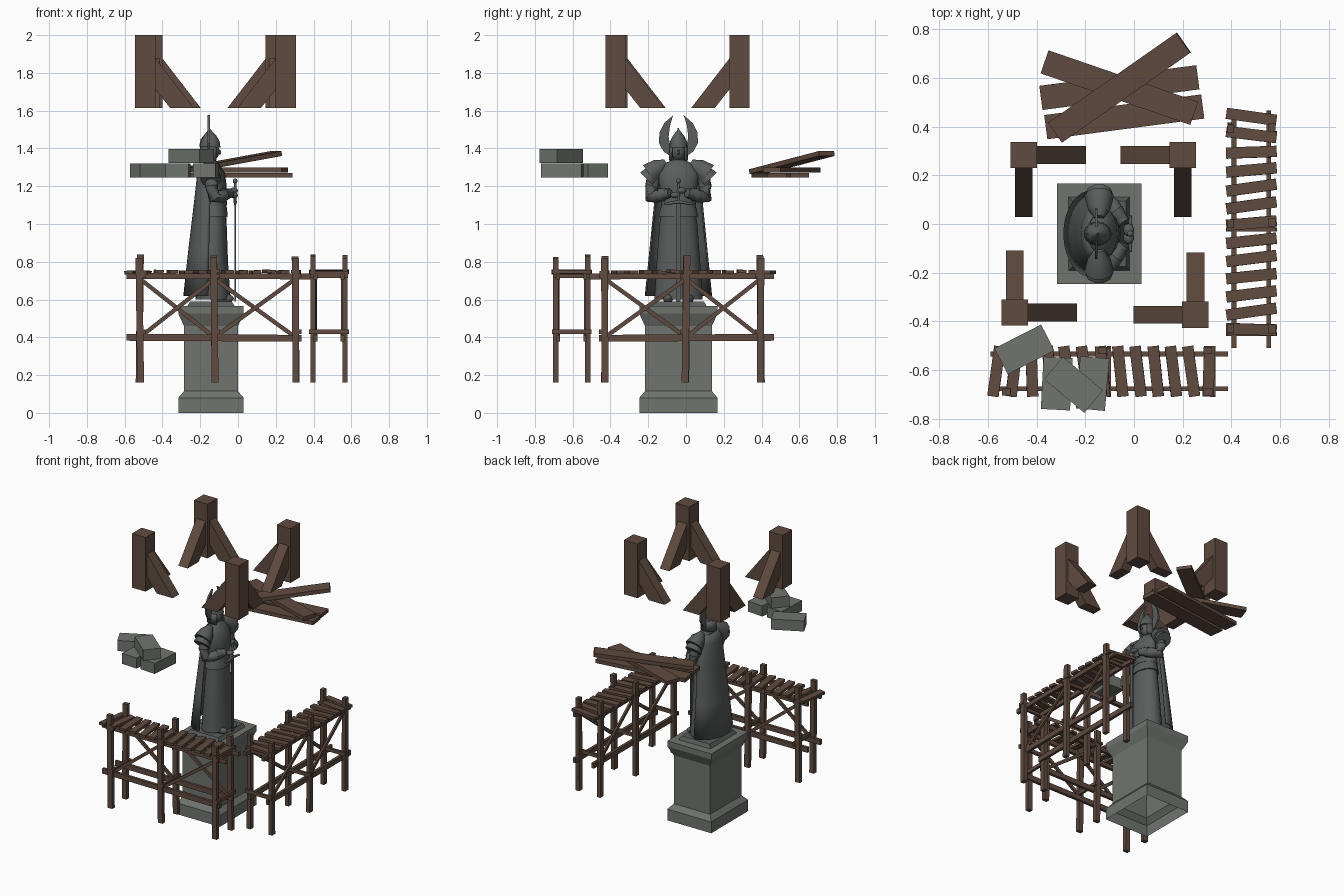
import bpy, bmesh, random
from math import radians, cos, sin, pi, sqrt
from mathutils import Matrix, Vector, Euler

random.seed(4)
if "Cube" in bpy.data.objects:
    bpy.data.objects.remove(bpy.data.objects["Cube"])


def material(name, rgb):
    m = bpy.data.materials.new(name)
    m.use_nodes = True
    m.diffuse_color = (*rgb, 1)
    m.node_tree.nodes["Principled BSDF"].inputs["Base Color"].default_value = (*rgb, 1)
    return m


STONE = material("pale stone", (0.16, 0.175, 0.155))
STATUE = material("statue grey", (0.1, 0.11, 0.105))
WOOD = material("brown wood", (0.115, 0.07, 0.05))
FACING = Matrix.Translation((0, -0.04, 0))  # statue centre line


def finish(name, bm, mat, smooth=False):
    bmesh.ops.recalc_face_normals(bm, faces=bm.faces)
    me = bpy.data.meshes.new(name)
    bm.to_mesh(me)
    bm.free()
    me.materials.append(mat)
    ob = bpy.data.objects.new(name, me)
    bpy.context.collection.objects.link(ob)
    if smooth:
        bpy.ops.object.select_all(action="DESELECT")
        ob.select_set(True)
        bpy.context.view_layer.objects.active = ob
        bpy.ops.object.shade_smooth_by_angle(angle=radians(40))
    return ob


def box(name, loc, size, rot=(0, 0, 0), mat=WOOD, frame=Matrix()):
    bm = bmesh.new()
    turn = Euler([radians(a) for a in rot]).to_matrix().to_4x4()
    bmesh.ops.create_cube(bm, size=1, matrix=frame @ Matrix.Translation(loc) @ turn @ Matrix.Diagonal((*size, 1)))
    return finish(name, bm, mat)


def beam(name, p, q, width, height, frame=Matrix()):
    p, q = Vector(p), Vector(q)
    bm = bmesh.new()
    turn = (q - p).to_track_quat("X", "Z").to_matrix().to_4x4()
    size = Matrix.Diagonal(((q - p).length, width, height, 1))
    bmesh.ops.create_cube(bm, size=1, matrix=frame @ Matrix.Translation((p + q) / 2) @ turn @ size)
    return finish(name, bm, WOOD)


def skin(bm, rings, closed, caps):
    for a, b in zip(rings, rings[1:]):
        n = len(a)
        for i in range(n if closed else n - 1):
            j = (i + 1) % n
            bm.faces.new((a[i], a[j], b[j], b[i]))
    for ring, want in zip((rings[0], rings[-1]), caps):
        if want:
            bm.faces.new(ring)


def loft(name, rings, mat=STATUE, sides=20, arc=None, phase=0, caps=(True, True), frame=FACING, smooth=True):
    """Rings of (z, centre x, radius x, radius y); arc gives an open sheet in degrees."""
    bm = bmesh.new()
    start, sweep = (arc[0], arc[1] - arc[0]) if arc else (phase, 360)
    steps = sides - 1 if arc else sides
    angles = [radians(start + sweep * i / steps) for i in range(sides)]
    loops = [[bm.verts.new(frame @ Vector((cx + rx * cos(a), ry * sin(a), z))) for a in angles]
             for z, cx, rx, ry in rings]
    skin(bm, loops, not arc, (False, False) if arc else caps)
    return finish(name, bm, mat, smooth)


def tube(name, points, sides=10):
    """Tapered limb through (x, y, z, radius) points."""
    bm = bmesh.new()
    pts = [Vector(p[:3]) for p in points]
    loops = []
    for i, p in enumerate(points):
        d = pts[min(i + 1, len(pts) - 1)] - pts[max(i - 1, 0)]
        q = d.to_track_quat("Z", "Y")
        loops.append([bm.verts.new(FACING @ (pts[i] + q @ Vector((cos(t), sin(t), 0)) * p[3]))
                      for t in (2 * pi * k / sides for k in range(sides))])
    skin(bm, loops, True, (True, True))
    return finish(name, bm, STATUE, True)


def ball(name, loc, size):
    bm = bmesh.new()
    bmesh.ops.create_uvsphere(bm, u_segments=14, v_segments=10, radius=1,
                              matrix=FACING @ Matrix.Translation(loc) @ Matrix.Diagonal((*size, 1)))
    return finish(name, bm, STATUE, True)


def plate(name, outline, axis, thick, mat, frame):
    """Extrude an outline of (a, z) points along the axis across it."""
    bm = bmesh.new()
    put = (lambda a, z: (-thick / 2, a, z)) if axis == "x" else (lambda a, z: (a, -thick / 2, z))
    face = bm.faces.new([bm.verts.new(put(a, z)) for a, z in outline])
    out = bmesh.ops.extrude_face_region(bm, geom=[face])["geom"]
    shift = (thick, 0, 0) if axis == "x" else (0, thick, 0)
    bmesh.ops.translate(bm, vec=shift, verts=[v for v in out if isinstance(v, bmesh.types.BMVert)])
    bmesh.ops.transform(bm, matrix=frame, verts=bm.verts)
    return finish(name, bm, mat)


# Pedestal: a hollow square-cut block with foot moulding and flared cap
R = sqrt(2)
loft("pedestal", [(z, -0.143, x * R, y * R) for z, x, y in (
    (0, 0.173, 0.207), (0.08, 0.173, 0.207), (0.115, 0.143, 0.177), (0.46, 0.143, 0.177),
    (0.525, 0.173, 0.207), (0.565, 0.173, 0.207))],
    STONE, 4, phase=45, caps=(False, True), smooth=False)
loft("plinth", [(0.565, -0.143, 0.125 * R, 0.15 * R), (0.59, -0.143, 0.11 * R, 0.135 * R)],
     STATUE, 4, phase=45, smooth=False)

# Statue body, robe and cape
loft("robe", [(0.6, -0.132, 0.093, 0.128), (0.8, -0.132, 0.079, 0.115), (1.0, -0.128, 0.068, 0.1),
              (1.11, -0.128, 0.062, 0.084), (1.2, -0.128, 0.068, 0.1), (1.27, -0.135, 0.066, 0.112),
              (1.32, -0.143, 0.042, 0.075), (1.34, -0.147, 0.025, 0.03), (1.38, -0.147, 0.025, 0.03)])
loft("tunic_hem", [(1.04, -0.128, 0.074, 0.106), (1.1, -0.128, 0.067, 0.09), (1.13, -0.128, 0.06, 0.08)])
loft("belt", [(1.1, -0.128, 0.069, 0.092), (1.122, -0.128, 0.069, 0.092)])
cape = loft("cape", [(0.62, -0.175, 0.115, 0.178), (0.85, -0.17, 0.095, 0.155), (1.1, -0.16, 0.075, 0.13),
                     (1.26, -0.155, 0.062, 0.115), (1.32, -0.15, 0.045, 0.08)], arc=(80, 280))
cape.modifiers.new("thickness", "SOLIDIFY").thickness = 0.008

# Head and winged helmet
ball("head", (-0.14, 0, 1.385), (0.042, 0.038, 0.05))
ball("nose", (-0.097, 0, 1.38), (0.008, 0.006, 0.014))
loft("helmet_dome", [(1.405, -0.147, 0.054, 0.048), (1.435, -0.147, 0.05, 0.045),
                     (1.465, -0.148, 0.035, 0.031), (1.5, -0.15, 0.004, 0.004)])
guard = loft("helmet_neck_guard", [(1.335, -0.15, 0.056, 0.05), (1.41, -0.147, 0.053, 0.048)], arc=(50, 310))
guard.modifiers.new("thickness", "SOLIDIFY").thickness = 0.006
plate("helmet_crest", [(-0.206, 1.41), (-0.095, 1.41), (-0.105, 1.45), (-0.15, 1.507), (-0.197, 1.45)],
      "y", 0.008, STATUE, FACING)
wing = [(0.045, 1.36), (0.08, 1.385), (0.104, 1.43), (0.1, 1.485), (0.075, 1.535),
        (0.028, 1.576), (0.045, 1.52), (0.052, 1.46), (0.042, 1.41)]

for side, s in (("left", 1), ("right", -1)):
    plate(side + "_helmet_wing", [(s * y, z) for y, z in wing], "x", 0.012, STATUE,
          FACING @ Matrix.Translation((-0.155, 0, 0)))
    # Layered shoulder armour, arms and boots
    tube(side + "_shoulder_cap", [(-0.143, s * 0.065, 1.325, 0.02), (-0.143, s * 0.105, 1.3, 0.048),
                                  (-0.143, s * 0.155, 1.265, 0.06)])
    tube(side + "_shoulder_lame", [(-0.143, s * 0.12, 1.28, 0.045), (-0.143, s * 0.165, 1.235, 0.056)])
    tube(side + "_arm", [(-0.143, s * 0.125, 1.27, 0.038), (-0.14, s * 0.142, 1.2, 0.035),
                         (-0.125, s * 0.145, 1.14, 0.033), (-0.09, s * 0.115, 1.145, 0.034),
                         (-0.04, s * 0.045, 1.165, 0.024)])
    tube(side + "_gauntlet_cuff", [(-0.075, s * 0.09, 1.155, 0.036), (-0.05, s * 0.06, 1.163, 0.025)])
    ball(side + "_hand", (-0.022, s * 0.016, 1.165 + s * 0.012), (0.022, 0.026, 0.017))
    ball(side + "_boot", (-0.075, s * 0.055, 0.605), (0.055, 0.026, 0.025))

# Sword held point down
box("sword_blade", (-0.015, 0, 0.855), (0.008, 0.024, 0.53), mat=STATUE, frame=FACING)
tube("sword_grip", [(-0.015, 0, 1.11, 0.008), (-0.015, 0, 1.23, 0.007)])
ball("sword_pommel", (-0.015, 0, 1.228), (0.013, 0.013, 0.013))
tube("sword_crossguard", [(-0.015, -0.075, 1.105, 0.006), (-0.015, 0, 1.118, 0.01), (-0.015, 0.075, 1.105, 0.006)])


# Scaffold walkways: posts, rails, cross braces and crooked planks
def scaffold(name, frame):
    posts = (-0.395, 0, 0.43)
    tilts = (-8, -7, 2, 5, 8, 8, 5, 6, 7, 6, 7, 8, -2)
    for w in (-0.085, 0.085):
        for u in posts:
            top = random.uniform(0.815, 0.84)
            box(name + "_post", (u, w, (0.16 + top) / 2), (0.036, 0.028, top - 0.16), (0, random.uniform(-1, 1), 0),
                frame=frame)
        inner = w * 0.84
        beam(name + "_top_rail", (-0.465, inner, 0.725), (0.51, inner, 0.722), 0.02, 0.03, frame)
        beam(name + "_low_rail", (-0.465, inner, 0.4), (0.46, inner, 0.395), 0.02, 0.036, frame)
        for a, b in zip(posts, posts[1:]):
            ends = (0.4, 0.71) if w < 0 else (0.71, 0.4)
            beam(name + "_brace", (a, inner, ends[0]), (b, inner, ends[1]), 0.014, 0.022, frame)
    for u in posts:
        box(name + "_cross_bar", (u + 0.022, 0, 0.43), (0.016, 0.21, 0.025), frame=frame)
        box(name + "_deck_bar", (u + 0.022, 0, 0.725), (0.016, 0.2, 0.022), frame=frame)
    for i, tilt in enumerate(tilts):
        box(name + "_plank", (-0.44 + 0.0727 * i, 0, 0.746 + random.uniform(-0.003, 0.003)),
            (0.046, 0.208, 0.018), (0, random.uniform(-4, 4), tilt), frame=frame)


scaffold("front_scaffold", Matrix.Translation((-0.125, -0.605, 0)))
scaffold("left_scaffold", Matrix.Translation((0.482, 0, 0)) @ Matrix.Rotation(-pi / 2, 4, "Z"))

# Corner posts overhead with two slanted struts each
strut = [(0.255, 1.615), (0.13, 1.615), (0, 1.78), (0, 1.945)]
for x, y in ((-0.453, 0.283), (0.2, 0.283), (-0.49, -0.363), (0.252, -0.373)):
    box("corner_post", (x, y, 1.8075), (0.108, 0.108, 0.385))
    for turn in ((0 if x < 0 else pi), (pi / 2 if y < 0 else -pi / 2)):
        plate("corner_strut", strut, "y", 0.073, WOOD,
              Matrix.Translation((x, y, 0)) @ Matrix.Rotation(turn, 4, "Z"))

# Loose plank pile
for loc, rot in (((-0.06, 0.56, 1.258), (0, 0, 7.5)), ((-0.04, 0.44, 1.258), (0, 0, 7.5)),
                 ((-0.06, 0.56, 1.285), (0, 0, -19)), ((-0.06, 0.56, 1.325), (0, -8.5, 35))):
    box("loose_plank", loc, (0.65, 0.1, 0.026), rot)

# Stack of cut stone blocks
for loc, angle in (((-0.45, -0.515, 1.284), 27), ((-0.317, -0.655, 1.284), 87),
                   ((-0.17, -0.655, 1.284), 85), ((-0.248, -0.66, 1.36), -40)):
    box("stone_block", loc, (0.215, 0.12, 0.075), (0, 0, angle), STONE)
